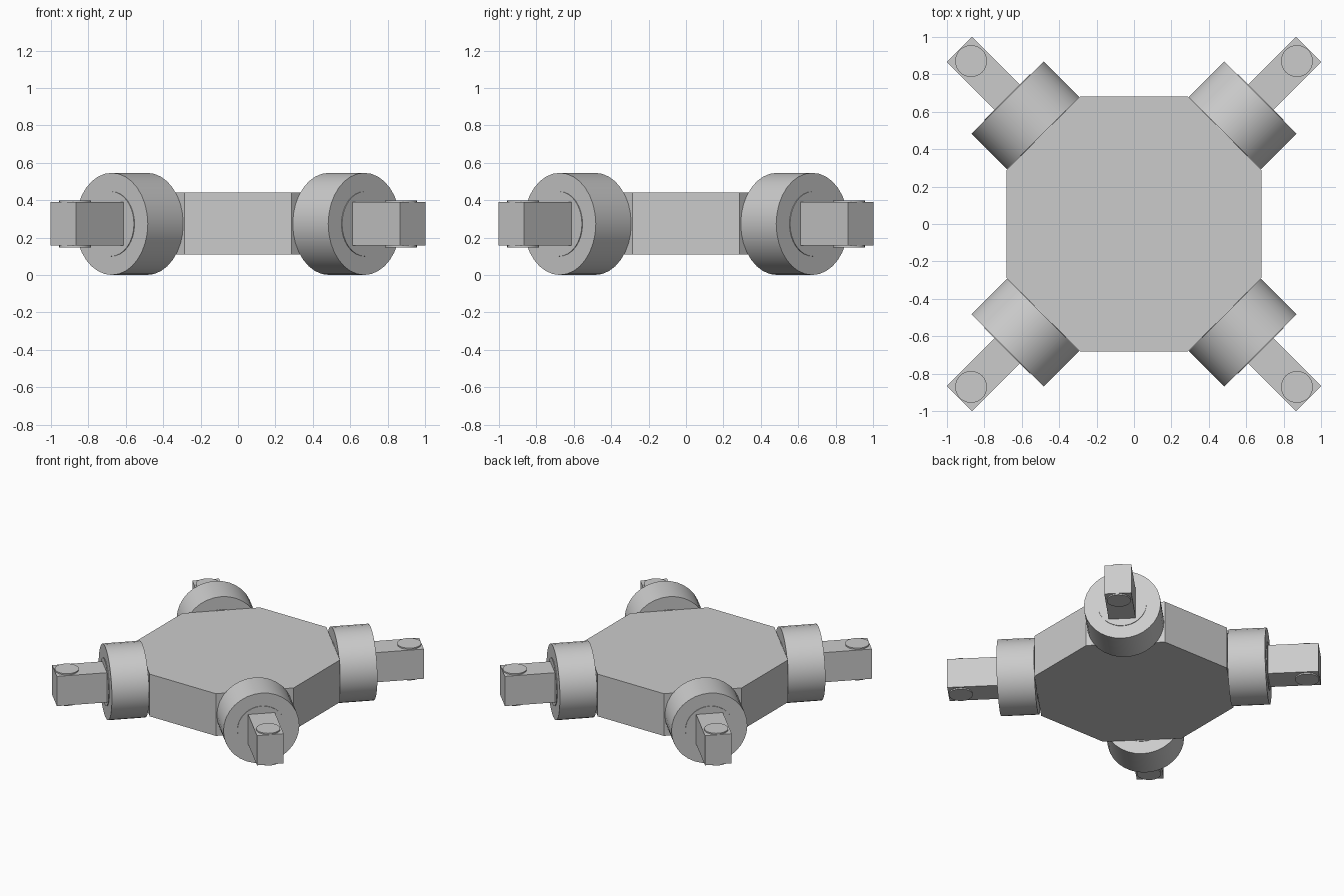
import bpy, bmesh
from math import pi, radians
from mathutils import Matrix

cube = bpy.data.objects.get("Cube")
if cube:
    bpy.data.objects.remove(cube, do_unlink=True)

grey = bpy.data.materials.new("plain grey")
grey.use_nodes = True
grey.diffuse_color = (0.6, 0.6, 0.6, 1)
grey.node_tree.nodes["Principled BSDF"].inputs["Base Color"].default_value = grey.diffuse_color

MID = 0.273  # height of the wheel axles


def finish(bm, name, matrix=Matrix(), smooth=False):
    mesh = bpy.data.meshes.new(name)
    bm.transform(matrix)
    bmesh.ops.recalc_face_normals(bm, faces=bm.faces)
    bm.to_mesh(mesh)
    bm.free()
    mesh.materials.append(grey)
    obj = bpy.data.objects.new(name, mesh)
    bpy.context.collection.objects.link(obj)
    if smooth:
        bpy.ops.object.select_all(action='DESELECT')
        obj.select_set(True)
        bpy.context.view_layer.objects.active = obj
        bpy.ops.object.shade_smooth_by_angle(angle=radians(40))


def cylinder(name, radius, depth, matrix, segments=32):
    bm = bmesh.new()
    bmesh.ops.create_cone(bm, cap_ends=True, segments=segments, radius1=radius,
                          radius2=radius, depth=depth)
    finish(bm, name, matrix, smooth=True)


# Octagonal body with wide sides and short corners
SIDE, CORNER, LOW, HIGH = 0.682, 0.286, 0.11, 0.44
bm = bmesh.new()
outline = []
for k in range(4):
    turn = Matrix.Rotation(k * pi / 2, 4, 'Z')
    for y in (-CORNER, CORNER):
        outline.append(bm.verts.new(turn @ Matrix.Translation((SIDE, y, LOW)).translation))
base = bm.faces.new(outline)
top = bmesh.ops.extrude_face_region(bm, geom=[base], use_keep_orig=True)["geom"]
bmesh.ops.translate(bm, vec=(0, 0, HIGH - LOW),
                    verts=[v for v in top if isinstance(v, bmesh.types.BMVert)])
finish(bm, "body")

# Wheel, hub, arm and pin on each diagonal, built along +x and turned
corners = {"back_left": 45, "back_right": 135, "front_right": 225, "front_left": 315}
lay = Matrix.Rotation(pi / 2, 4, 'Y')
for corner, angle in corners.items():
    turn = Matrix.Rotation(radians(angle), 4, 'Z')

    def at(x):
        return turn @ Matrix.Translation((x, 0, MID))

    cylinder(corner + "_wheel", 0.273, 0.268, at(0.821) @ lay)
    cylinder(corner + "_hub", 0.173, 0.278, at(0.821) @ lay)
    bm = bmesh.new()
    bmesh.ops.create_cube(bm, size=1)
    bmesh.ops.scale(bm, vec=(0.42, 0.192, 0.232), verts=bm.verts)
    finish(bm, corner + "_arm", at(1.11))
    cylinder(corner + "_pin", 0.085, 0.252, at(1.232))
